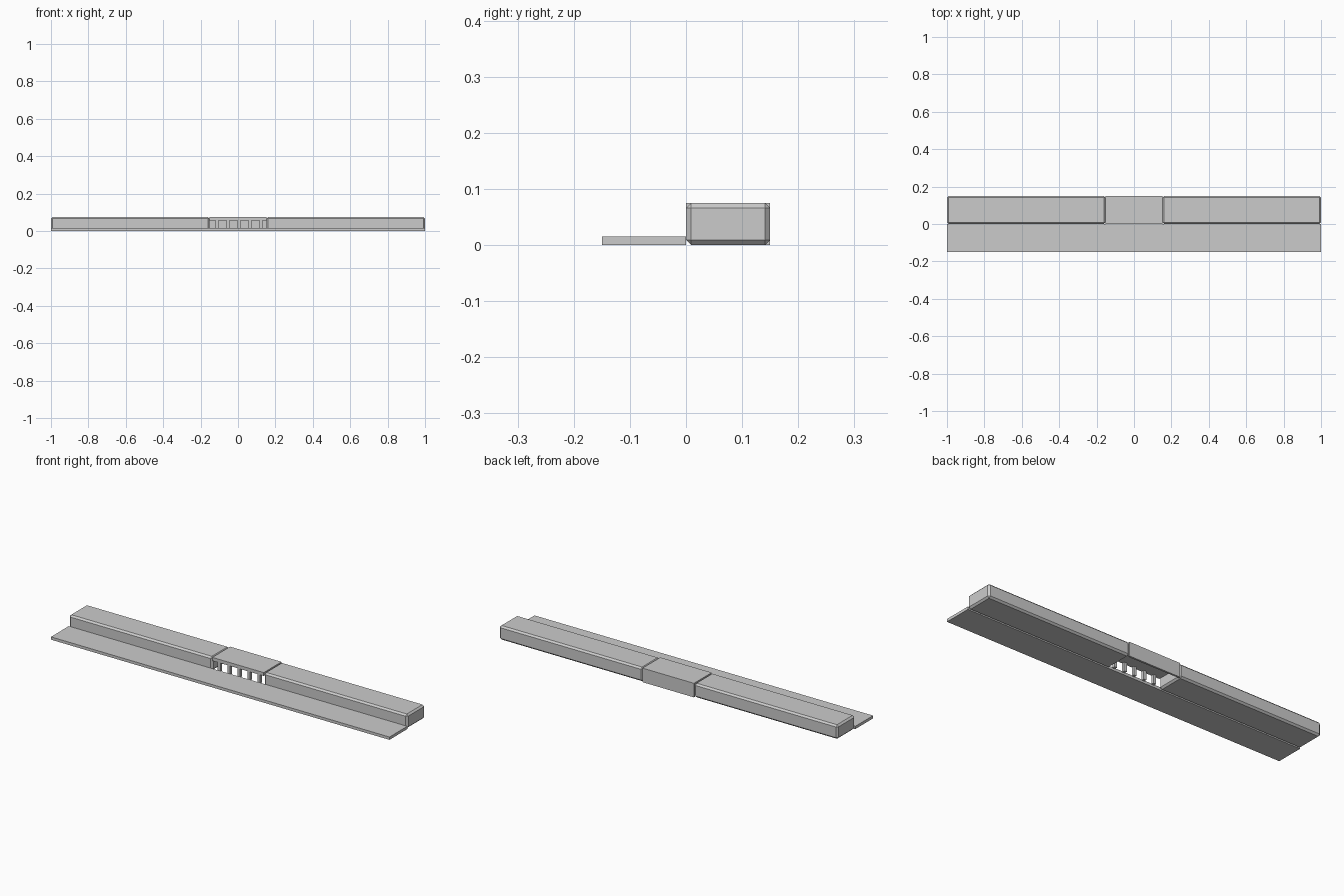
import bpy, bmesh

if "Cube" in bpy.data.objects:
    bpy.data.objects.remove(bpy.data.objects["Cube"])

grey = bpy.data.materials.new("plain grey")
grey.diffuse_color = (0.6, 0.6, 0.6, 1)
grey.use_nodes = True
grey.node_tree.nodes["Principled BSDF"].inputs["Base Color"].default_value = grey.diffuse_color


def box(name, lo, hi, chamfer=0):
    """Box between two corners, with optional flat chamfers on all edges."""
    bm = bmesh.new()
    bmesh.ops.create_cube(bm, size=1)
    for v in bm.verts:
        v.co = [(lo[i] + hi[i]) / 2 + v.co[i] * (hi[i] - lo[i]) for i in range(3)]
    if chamfer:
        bmesh.ops.bevel(bm, geom=bm.edges[:], offset=chamfer, segments=1,
                        affect='EDGES', profile=0.5)
    mesh = bpy.data.meshes.new(name)
    bm.to_mesh(mesh)
    bm.free()
    mesh.materials.append(grey)
    ob = bpy.data.objects.new(name, mesh)
    bpy.context.collection.objects.link(ob)
    return ob


DEPTH, HEIGHT, HALF = 0.15, 0.075, 0.152

# Flat front strip
box("front_strip", (-1, -DEPTH, 0), (1, 0, 0.015))

# Long chamfered bars on both sides of the centre
box("left_bar", (-1, 0, 0), (-HALF, DEPTH, HEIGHT), 0.009)
box("right_bar", (HALF, 0, 0), (1, DEPTH, HEIGHT), 0.009)

# Hollow centre: roof and back wall, open underneath
box("centre_roof", (-HALF, 0, 0.057), (HALF, DEPTH, HEIGHT))
box("centre_back", (-HALF, DEPTH - 0.01, 0), (HALF, DEPTH, 0.057))

# Teeth across the front opening
for i in range(5):
    x = 0.005 + (i - 2) * 0.0588
    box(f"front_tooth_{i + 1}", (x - 0.008, 0, 0.011), (x + 0.008, 0.015, 0.057))
